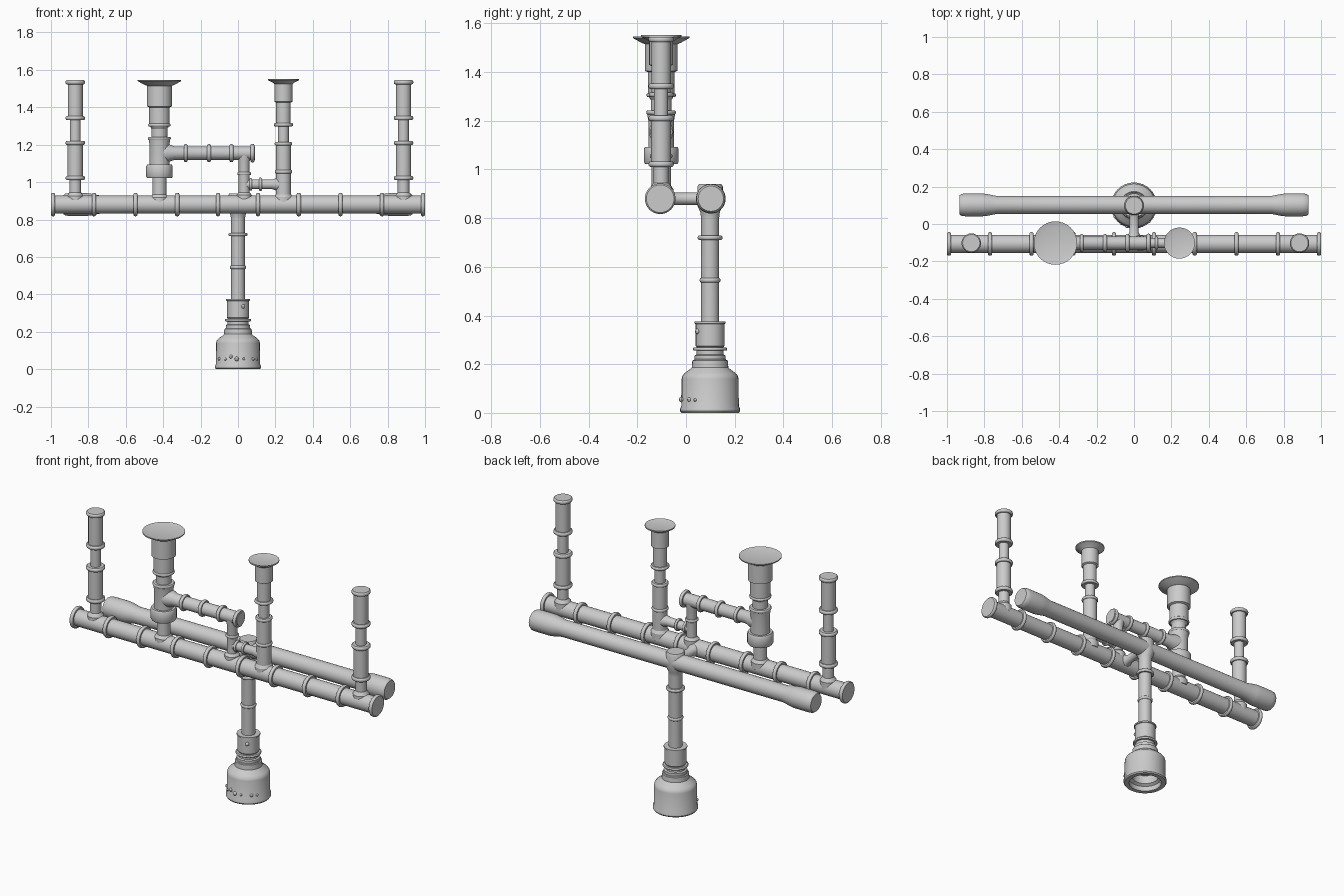
import bpy, bmesh
from math import cos, sin, pi, sqrt, radians
from mathutils import Vector, Matrix

SEG = 32
YF, YR, Z = -0.106, 0.102, 0.88   # front pipe, rear pipe, pipe height
ROT = {'X': Matrix.Rotation(pi / 2, 4, 'Y'),
       'Y': Matrix.Rotation(-pi / 2, 4, 'X'),
       'Z': Matrix.Identity(4)}


def finish(name, bm):
    bmesh.ops.recalc_face_normals(bm, faces=bm.faces)
    me = bpy.data.meshes.new(name)
    bm.to_mesh(me)
    bm.free()
    ob = bpy.data.objects.new(name, me)
    bpy.context.collection.objects.link(ob)
    bpy.ops.object.select_all(action='DESELECT')
    ob.select_set(True)
    bpy.context.view_layer.objects.active = ob
    bpy.ops.object.shade_smooth_by_angle(angle=radians(32))
    return ob


def spin(bm, profile, m):
    """Revolve (radius, height) points around the local z axis, capping both ends."""
    loops = []
    for r, h in profile:
        loops.append([bm.verts.new(m @ Vector((r * cos(2 * pi * i / SEG),
                                               r * sin(2 * pi * i / SEG), h)))
                      for i in range(SEG)])
    for a, b in zip(loops, loops[1:]):
        for i in range(SEG):
            j = (i + 1) % SEG
            bm.faces.new((a[i], a[j], b[j], b[i]))
    bm.faces.new(loops[0])
    bm.faces.new(loops[-1])


def pipe(name, origin, axis, profile, rings=(), width=0.022):
    """Pipe with rounded flange rings given as (position, radius)."""
    bm = bmesh.new()
    m = Matrix.Translation(origin) @ ROT[axis]
    spin(bm, profile, m)
    w = width / 2
    for h, r in rings:
        e = w * 0.55
        spin(bm, [(r - 0.018, h - w), (r - e, h - w), (r - e * 0.3, h - w * 0.7),
                  (r, h - w * 0.25), (r, h + w * 0.25), (r - e * 0.3, h + w * 0.7),
                  (r - e, h + w), (r - 0.018, h + w)], m)
    return finish(name, bm)


# long front manifold with evenly spaced flanges
xs = (0.107, 0.325, 0.548, 0.77, 0.989)
pipe("front_manifold", (0, YF, Z), 'X', [(0.048, -0.995), (0.048, 0.995)],
     [(s * x, 0.063) for x in xs for s in (-1, 1)])

# rear pipe with swollen ends
half = [(0.052, 0.932), (0.059, 0.922), (0.061, 0.9), (0.061, 0.81), (0.058, 0.785), (0.048, 0.735)]
pipe("rear_pipe", (0, YR, Z), 'X', [(r, -x) for r, x in half] + [(r, x) for r, x in reversed(half)])

# link between the two pipes
pipe("cross_link", (0, 0, Z), 'Y',
     [(0.034, YF), (0.034, -0.062), (0.025, -0.045), (0.025, 0.045), (0.03, 0.06), (0.03, YR)])

# support post with hub cap on the rear pipe
pipe("support_post", (0, YR - 0.003, 0), 'Z',
     [(0.037, 0.3), (0.037, 0.8), (0.04, 0.825), (0.052, 0.85), (0.052, 0.93), (0.046, 0.94)],
     [(0.72, 0.051), (0.545, 0.043)], 0.018)

# stepped base, hollow underneath
pipe("base", (0, YR - 0.003, 0), 'Z',
     [(0.06, 0.09), (0.075, 0.09), (0.075, 0.04), (0.092, 0.03), (0.092, 0.0), (0.118, 0.0),
      (0.123, 0.007), (0.123, 0.018), (0.118, 0.028), (0.117, 0.14), (0.114, 0.152),
      (0.104, 0.164), (0.082, 0.18), (0.075, 0.187), (0.073, 0.215), (0.064, 0.218), (0.064, 0.236),
      (0.055, 0.24), (0.055, 0.27), (0.059, 0.275), (0.059, 0.365), (0.064, 0.367), (0.064, 0.375),
      (0.037, 0.375)],
     [(0.262, 0.07), (0.215, 0.067)], 0.012)

# small rivets across the front of the base
bm = bmesh.new()
for x, z, r, R in ((-0.1, 0.055, 0.009, 0.117), (-0.068, 0.053, 0.008, 0.117),
                   (-0.038, 0.067, 0.01, 0.117), (-0.007, 0.055, 0.012, 0.117),
                   (0.03, 0.055, 0.007, 0.117), (0.08, 0.055, 0.009, 0.117),
                   (0.1, 0.053, 0.007, 0.117), (0.028, 0.335, 0.011, 0.059)):
    p = Vector((x, YR - 0.003 - sqrt(R * R - x * x), z))
    bmesh.ops.create_uvsphere(bm, u_segments=10, v_segments=6, radius=r,
                              matrix=Matrix.Translation(p))
finish("base_rivets", bm)

# outer uprights
YV = -0.102
for name, x in (("left_upright", -0.87), ("right_upright", 0.885)):
    pipe(name, (x, YV, 0), 'Z',
         [(0.045, 0.88), (0.045, 0.925), (0.031, 0.945), (0.031, 1.02), (0.041, 1.02), (0.041, 1.21),
          (0.029, 1.21), (0.029, 1.34), (0.04, 1.34), (0.04, 1.545)],
         [(1.022, 0.052), (1.21, 0.052), (1.342, 0.052), (1.534, 0.052)])

# large funnel stack
pipe("large_funnel_stack", (-0.42, YV, 0), 'Z',
     [(0.05, 0.88), (0.05, 0.918), (0.037, 0.935), (0.037, 1.022), (0.066, 1.022), (0.071, 1.03),
      (0.071, 1.085), (0.066, 1.093), (0.053, 1.093), (0.053, 1.2), (0.058, 1.23), (0.042, 1.24),
      (0.042, 1.285), (0.055, 1.305), (0.055, 1.4), (0.067, 1.405), (0.067, 1.515),
      (0.08, 1.52), (0.116, 1.54), (0.116, 1.546), (0.085, 1.538)],
     [(1.234, 0.061), (1.305, 0.06)], 0.016)

# small funnel stack
pipe("small_funnel_stack", (0.243, YV, 0), 'Z',
     [(0.05, 0.88), (0.05, 0.92), (0.04, 0.935), (0.04, 1.2), (0.029, 1.21), (0.029, 1.3),
      (0.039, 1.305), (0.039, 1.425), (0.049, 1.43), (0.049, 1.525),
      (0.058, 1.532), (0.083, 1.545), (0.083, 1.552), (0.06, 1.546)],
     [(1.055, 0.046), (1.205, 0.047), (1.307, 0.051)], 0.018)

# upper side arm with closed end
pipe("upper_arm", (0, YV, 1.155), 'X',
     [(0.05, -0.41), (0.048, -0.372), (0.036, -0.34), (0.036, 0.09)],
     [(-0.28, 0.048), (-0.155, 0.048), (-0.035, 0.048), (0.077, 0.05)], 0.02)

# drop pipe from the arm to the manifold
pipe("drop_pipe", (0.033, YV, 0), 'Z',
     [(0.042, 0.88), (0.042, 0.93), (0.029, 0.945), (0.029, 1.11), (0.034, 1.13), (0.034, 1.155)],
     [(1.045, 0.037)], 0.016)

# short link from the drop pipe to the small stack
pipe("lower_arm", (0, YV, 0.988), 'X',
     [(0.026, 0.033), (0.026, 0.185), (0.033, 0.205), (0.033, 0.243)],
     [(0.068, 0.034), (0.12, 0.036)], 0.014)
